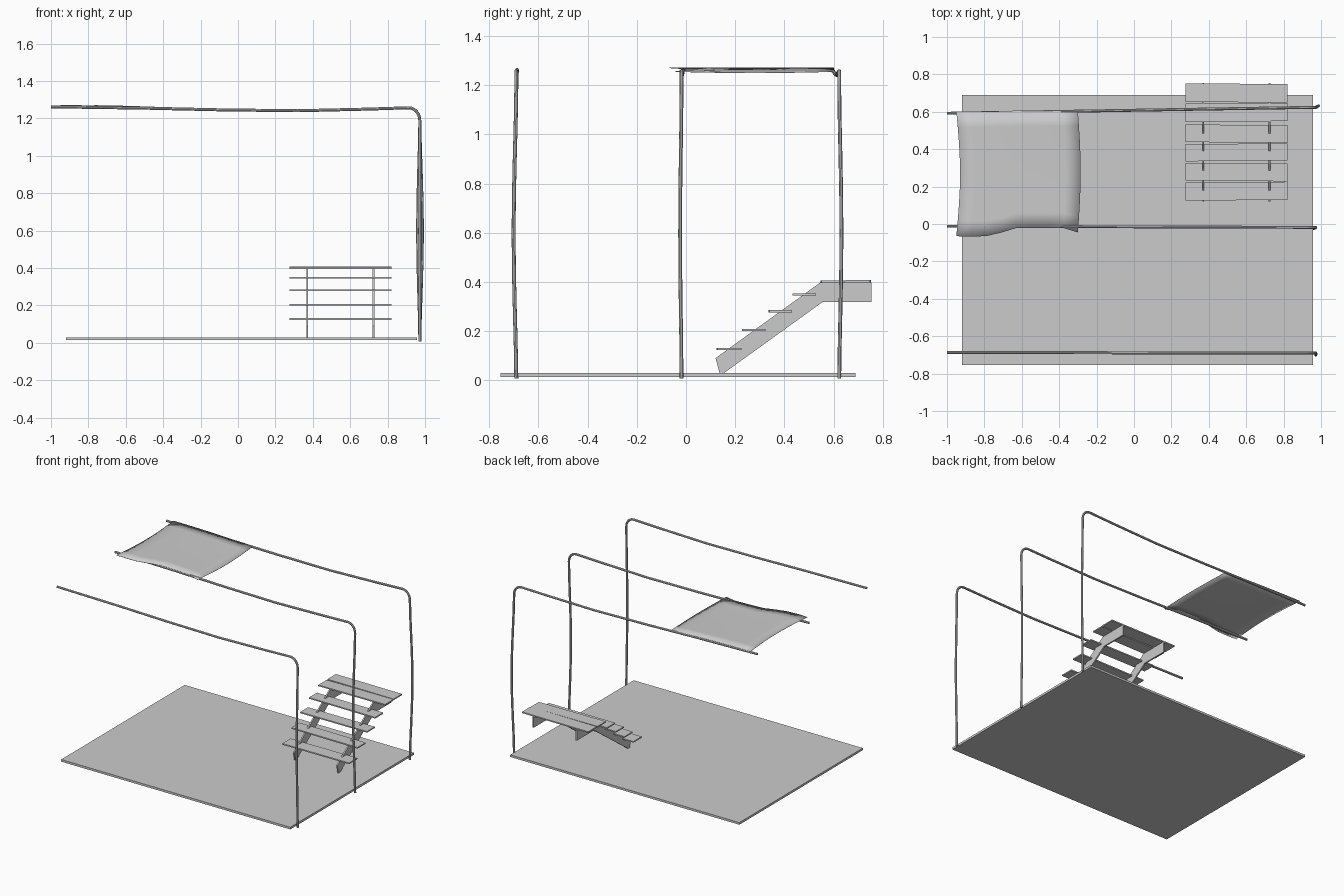
import bpy
import bmesh
import math
from mathutils import Vector

old = bpy.data.objects.get("Cube")
if old:
    bpy.data.objects.remove(old, do_unlink=True)

grey = bpy.data.materials.new("plain grey")
grey.use_nodes = True
colour = (0.6, 0.6, 0.6, 1)
grey.diffuse_color = colour
grey.node_tree.nodes["Principled BSDF"].inputs["Base Color"].default_value = colour


def add_mesh(name, bm):
    bmesh.ops.recalc_face_normals(bm, faces=bm.faces[:])
    mesh = bpy.data.meshes.new(name)
    bm.to_mesh(mesh)
    bm.free()
    mesh.materials.append(grey)
    obj = bpy.data.objects.new(name, mesh)
    bpy.context.collection.objects.link(obj)
    return obj


def box(name, low, high):
    bm = bmesh.new()
    bmesh.ops.create_cube(bm, size=1)
    low, high = Vector(low), Vector(high)
    for v in bm.verts:
        v.co = (low + high) / 2 + v.co * (high - low)
    return add_mesh(name, bm)


def slab(name, profile, x, width):
    """Extrude a y-z outline along x."""
    bm = bmesh.new()
    face = bm.faces.new([bm.verts.new((x - width / 2, y, z)) for y, z in profile])
    ext = bmesh.ops.extrude_face_region(bm, geom=[face])
    bmesh.ops.translate(bm, vec=(width, 0, 0),
                        verts=[g for g in ext["geom"] if isinstance(g, bmesh.types.BMVert)])
    return add_mesh(name, bm)


def pipe(name, points, radius=0.008):
    """Round tube following a path, stored as a smooth mesh."""
    curve = bpy.data.curves.new(name + "_path", "CURVE")
    curve.dimensions = "3D"
    curve.bevel_depth = radius
    curve.bevel_resolution = 2
    curve.use_fill_caps = True
    spline = curve.splines.new("POLY")
    spline.points.add(len(points) - 1)
    for p, co in zip(spline.points, points):
        p.co = (*co, 1)
    helper = bpy.data.objects.new(name + "_path", curve)
    bpy.context.collection.objects.link(helper)
    mesh = bpy.data.meshes.new_from_object(
        helper.evaluated_get(bpy.context.evaluated_depsgraph_get()))
    bpy.data.objects.remove(helper, do_unlink=True)
    mesh.materials.clear()
    mesh.materials.append(grey)
    obj = bpy.data.objects.new(name, mesh)
    bpy.context.collection.objects.link(obj)
    bpy.ops.object.select_all(action="DESELECT")
    obj.select_set(True)
    bpy.context.view_layer.objects.active = obj
    bpy.ops.object.shade_smooth_by_angle()


# Floor platform
box("floor", (-0.92, -0.755, 0.014), (0.957, 0.69, 0.03))

# Three bent pipes: base y, sideways bow in x and y, y of the far end
for name, y, bow_x, bow_y, end_y in (("front_pipe", -0.69, 0.0, -0.011, -0.687),
                                     ("middle_pipe", -0.018, -0.012, -0.006, -0.012),
                                     ("back_pipe", 0.623, 0.014, 0.009, 0.592)):
    path = []
    for i in range(9):
        t = i / 8
        s = math.sin(math.pi * t) ** 1.5
        path.append((0.972 + bow_x * s, y + bow_y * s, 0.008 + 1.18 * t))
    for i in range(1, 7):
        a = math.pi / 2 * i / 6
        path.append((0.912 + 0.06 * math.cos(a), y, 1.19 + 0.067 * math.sin(a)))
    for x, z in ((0.7, 1.25), (0.32, 1.241), (-0.1, 1.246), (-0.5, 1.255), (-1, 1.262)):
        t = (0.912 - x) / 1.912
        path.append((x, y + (end_y - y) * t, z))
    pipe(name, path)

# Thin cloth canopy between the middle and back pipes
front_edge = [-0.065, -0.068, -0.064, -0.045, -0.02, -0.018, -0.018, -0.02, -0.045]
nx, ny = 8, 8
bm = bmesh.new()
grid = []
for i in range(nx + 1):
    row = []
    for j in range(ny + 1):
        u, v = i / nx, j / ny
        bend = math.sin(math.pi * v)
        x = -0.95 + 0.65 * u + bend * (0.02 - 0.005 * u)
        y = front_edge[i] + (0.602 - front_edge[i]) * v
        z = 1.272 - 0.016 * u * u - 0.005 * bend * u
        row.append(bm.verts.new((x, y, z)))
    grid.append(row)
for i in range(nx):
    for j in range(ny):
        bm.faces.new((grid[i][j], grid[i + 1][j], grid[i + 1][j + 1], grid[i][j + 1]))
canopy = add_mesh("canopy", bm)
canopy.data.shade_smooth()
if canopy.data.polygons[0].normal.z < 0:
    canopy.data.flip_normals()
thick = canopy.modifiers.new("thickness", "SOLIDIFY")
thick.thickness = 0.002

# Stair stringers
outline = [(0.12, 0.09), (0.138, 0.024), (0.155, 0.03), (0.555, 0.318),
           (0.755, 0.318), (0.755, 0.397), (0.545, 0.397)]
for name, x in (("right_stringer", 0.37), ("left_stringer", 0.725)):
    slab(name, outline, x, 0.01)

# Stair treads and the two landing boards
boards = [(0.125, 0.222, 0.127), (0.232, 0.327, 0.204), (0.335, 0.427, 0.28),
          (0.438, 0.532, 0.348), (0.546, 0.643, 0.4), (0.653, 0.752, 0.402)]
for i, (y0, y1, z) in enumerate(boards):
    label = "tread" if i < 4 else "landing_board"
    tread = box(f"{label}_{i + 1}", (0.275, y0, z - 0.004), (0.82, y1, z + 0.005))
    # Slightly skewed hand-cut ends
    for v in tread.data.vertices:
        if v.co.x > 0.5:
            v.co.y += 0.004 * (-1) ** i
